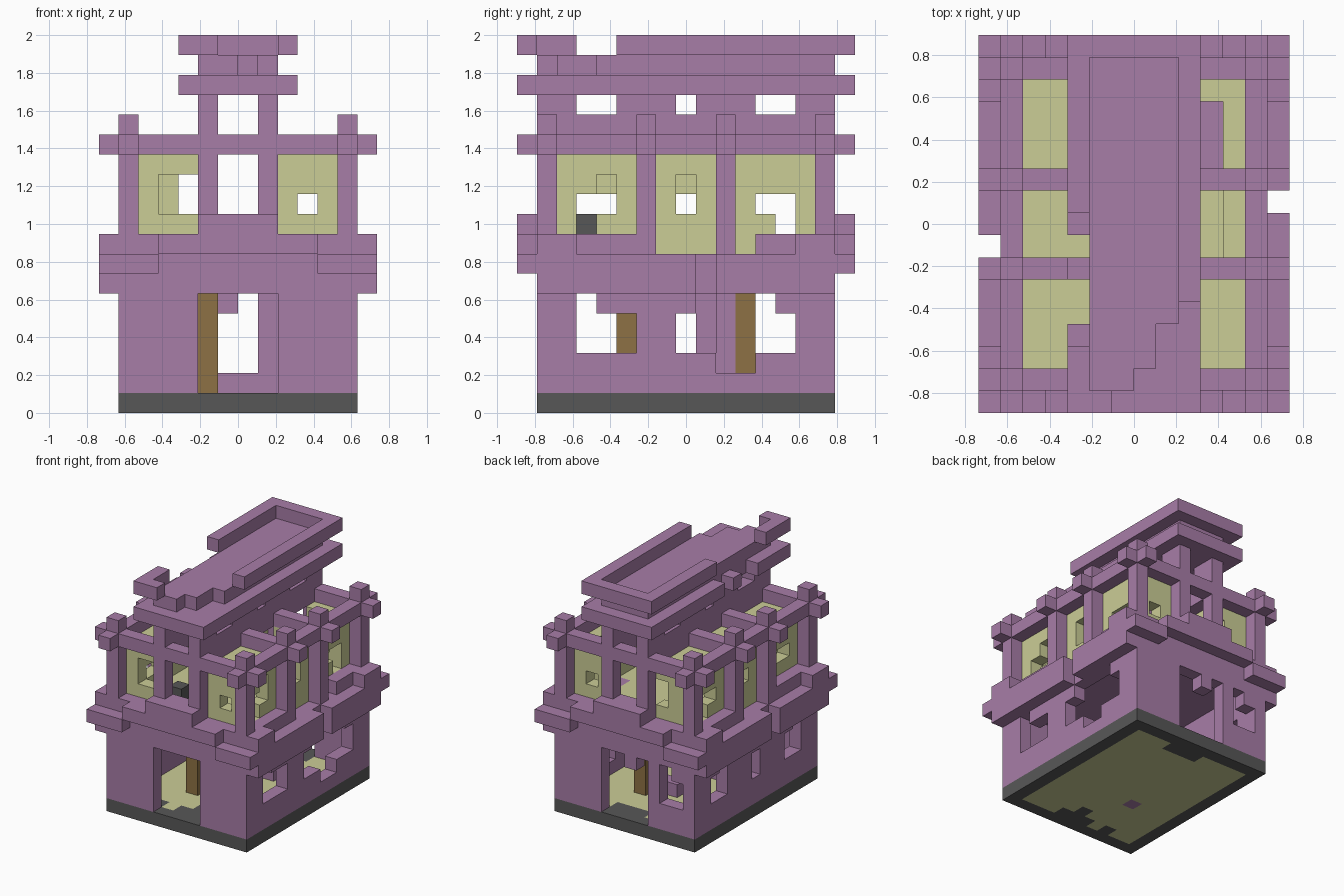
import bpy
import bmesh

cube = bpy.data.objects.get("Cube")
if cube:
    bpy.data.objects.remove(cube, do_unlink=True)

UNIT = 2 / 19          # size of one building block
DEPTH = 17             # blocks from front to back


def make_material(name, rgb):
    colour = [(c / 255) ** 2.2 for c in rgb] + [1]
    mat = bpy.data.materials.new(name)
    mat.use_nodes = True
    mat.diffuse_color = colour
    node = mat.node_tree.nodes["Principled BSDF"]
    node.inputs["Base Color"].default_value = colour
    node.inputs["Roughness"].default_value = 1
    return mat


purple = make_material("purple stone", (166, 124, 166))
yellow = make_material("pale yellow stone", (202, 204, 149))
grey = make_material("dark grey stone", (88, 88, 88))
brown = make_material("brown wood", (140, 113, 70))

parts = {}             # part name -> (material, set of block cells)


def cells(xs, ys, zs):
    return {(x, y, z) for x in range(*xs) for y in range(*ys) for z in range(*zs)}


def carve(xs, ys, zs):
    block = cells(xs, ys, zs)
    for _, filled in parts.values():
        filled -= block


def fill(name, mat, xs, ys, zs):
    carve(xs, ys, zs)
    parts.setdefault(name, (mat, set()))[1].update(cells(xs, ys, zs))


def both_x(name, mat, xs, ys, zs):
    """Fill a block and its mirror image across the middle."""
    fill(name, mat, xs, ys, zs)
    fill(name, mat, (-xs[1], -xs[0]), ys, zs)


def four_way(name, mat, xs, ys, zs):
    """Fill a block mirrored left to right and front to back."""
    both_x(name, mat, xs, ys, zs)
    both_x(name, mat, xs, (DEPTH - ys[1], DEPTH - ys[0]), zs)


# Foundation and ground floor
fill("foundation", grey, (-6, 6), (1, 16), (0, 1))
fill("ground_floor", yellow, (-5, 5), (2, 15), (0, 1))
for side in (2, 14):
    fill("foundation", grey, (-1, 2), (side, side + 1), (0, 1))
fill("foundation", grey, (0, 1), (3, 4), (0, 1))
fill("foundation", grey, (-3, -2), (2, 3), (0, 1))

# Lower walls with worn doors and windows
fill("lower_walls", purple, (-6, 6), (1, 16), (1, 9))
carve((-5, 5), (2, 15), (1, 9))
for wall in (1, 15):
    carve((-2, 2), (wall, wall + 1), (1, 6))
fill("lower_walls", purple, (-1, 0), (15, 16), (5, 6))
for wall in (-6, 5):
    span = (wall, wall + 1)
    for start, end in ((3, 5), (8, 9), (12, 14)):
        carve(span, (start, end), (3, 5))
    for start in (3, 12):
        carve(span, (start, start + 1), (5, 6))
carve((5, 6), (5, 6), (3, 5))
carve((5, 6), (9, 10), (3, 6))
carve((5, 6), (10, 12), (2, 6))
carve((-5, -3), (15, 16), (3, 5))
carve((-4, -3), (15, 16), (5, 6))

# Inner posts, low wall and wooden doors
fill("inner_post", purple, (-2, -1), (6, 7), (0, 6))
fill("inner_post", purple, (1, 2), (10, 11), (1, 6))
fill("low_wall", purple, (-1, 1), (10, 11), (1, 2))
fill("wooden_doors", brown, (-2, -1), (5, 6), (1, 6))
fill("wooden_doors", brown, (1, 2), (11, 12), (1, 6))

# Floor between the storeys
fill("storey_slab", purple, (-5, 5), (2, 15), (7, 8))
fill("upper_floor", yellow, (-5, 5), (2, 15), (8, 9))
fill("storey_slab", purple, (3, 4), (11, 14), (8, 9))
fill("floor_block", grey, (-2, -1), (3, 4), (9, 10))

# Stepped ledge around the middle
four_way("ledge", purple, (4, 7), (0, 1), (7, 8))
four_way("ledge", purple, (0, 4), (0, 1), (8, 9))
four_way("ledge", purple, (0, 2), (0, 1), (9, 10))
both_x("ledge", purple, (6, 7), (1, 16), (6, 8))
four_way("ledge", purple, (6, 7), (1, 3), (8, 9))
carve((6, 7), (9, 10), (6, 9))
carve((-7, -6), (7, 8), (6, 9))

# Yellow upper room with its ceiling
fill("upper_room", yellow, (-5, 5), (2, 15), (9, 13))
carve((-4, 4), (3, 14), (9, 12))
carve((-2, 2), (2, 15), (9, 13))
for start in (7, 11):
    carve((2, 4), (start, start + 3), (12, 13))
both_x("upper_room", yellow, (4, 5), (7, 10), (8, 9))
carve((5, 6), (7, 10), (8, 9))
carve((-6, -5), (7, 10), (8, 9))
carve((5, 6), (11, 12), (8, 9))
fill("floor_block", grey, (-2, -1), (3, 4), (9, 10))

# Upper windows
for wall in (-5, 4):
    for start, end in ((3, 5), (8, 9), (12, 14)):
        carve((wall, wall + 1), (start, end), (10, 11))
for start in (4, 8):
    carve((4, 5), (start, start + 1), (11, 12))
carve((4, 5), (3, 4), (9, 10))
for wall in (-5, 4):
    carve((wall, wall + 1), (13, 14), (9, 10))
for wall in (2, 14):
    carve((3, 4), (wall, wall + 1), (10, 11))
    carve((-3, -2), (wall, wall + 1), (10, 12))
carve((-4, -3), (2, 3), (10, 12))

# Posts, rails and crossbeams of the upper storey
for row in (1, 6, 10, 15):
    both_x("outer_posts", purple, (5, 6), (row, row + 1), (8, 15))
    both_x("crossbeams", purple, (0, 7), (row, row + 1), (13, 14))
both_x("side_rails", purple, (5, 6), (1, 16), (13, 14))
four_way("corner_stubs", purple, (5, 6), (0, 1), (13, 14))
four_way("outer_posts", purple, (5, 6), (1, 2), (14, 15))
four_way("gable_posts", purple, (1, 2), (1, 2), (9, 16))
both_x("door_rail", purple, (0, 2), (1, 2), (9, 10))
fill("door_rail", purple, (-2, 2), (15, 16), (9, 10))

# Clerestory walls carrying the roof
both_x("clerestory", purple, (1, 2), (1, 16), (13, 16))
for start, end in ((3, 5), (8, 9), (12, 14)):
    carve((-2, 2), (start, end), (15, 16))

# Roof layers, broken at the front
fill("roof_slab", purple, (-3, 3), (0, 17), (16, 17))
carve((-3, -2), (4, 6), (16, 17))
carve((-3, -2), (7, 8), (16, 17))
fill("roof_deck", purple, (-2, 2), (4, 16), (17, 18))
fill("roof_deck", purple, (-2, 1), (2, 4), (17, 18))
fill("roof_deck", purple, (-2, 0), (1, 2), (17, 18))

# Roof rim and its loose front corner
fill("roof_rim", purple, (-3, 3), (16, 17), (18, 19))
fill("roof_rim", purple, (2, 3), (5, 17), (18, 19))
fill("roof_rim", purple, (-3, -2), (9, 17), (18, 19))
fill("roof_rim", purple, (-3, -1), (0, 1), (18, 19))
fill("roof_rim", purple, (-3, -2), (0, 3), (18, 19))

# Turn every part into one mesh of its exposed faces
occupied = set().union(*(filled for _, filled in parts.values()))


def build(name, mat, filled):
    bm = bmesh.new()
    for cell in sorted(filled):
        for axis in range(3):
            u, v = (axis + 1) % 3, (axis + 2) % 3
            for sign in (0, 1):
                near = list(cell)
                near[axis] += 2 * sign - 1
                if tuple(near) in occupied:
                    continue
                ring = []
                for du, dv in ((0, 0), (1, 0), (1, 1), (0, 1)):
                    p = list(cell)
                    p[axis] += sign
                    p[u] += du
                    p[v] += dv
                    p[1] -= DEPTH / 2
                    ring.append(bm.verts.new([c * UNIT for c in p]))
                bm.faces.new(ring if sign else ring[::-1])
    bmesh.ops.remove_doubles(bm, verts=bm.verts, dist=UNIT / 100)
    mesh = bpy.data.meshes.new(name)
    bm.to_mesh(mesh)
    bm.free()
    mesh.materials.append(mat)
    bpy.context.scene.collection.objects.link(bpy.data.objects.new(name, mesh))


for part, (material, blocks) in parts.items():
    if blocks:
        build(part, material, blocks)
